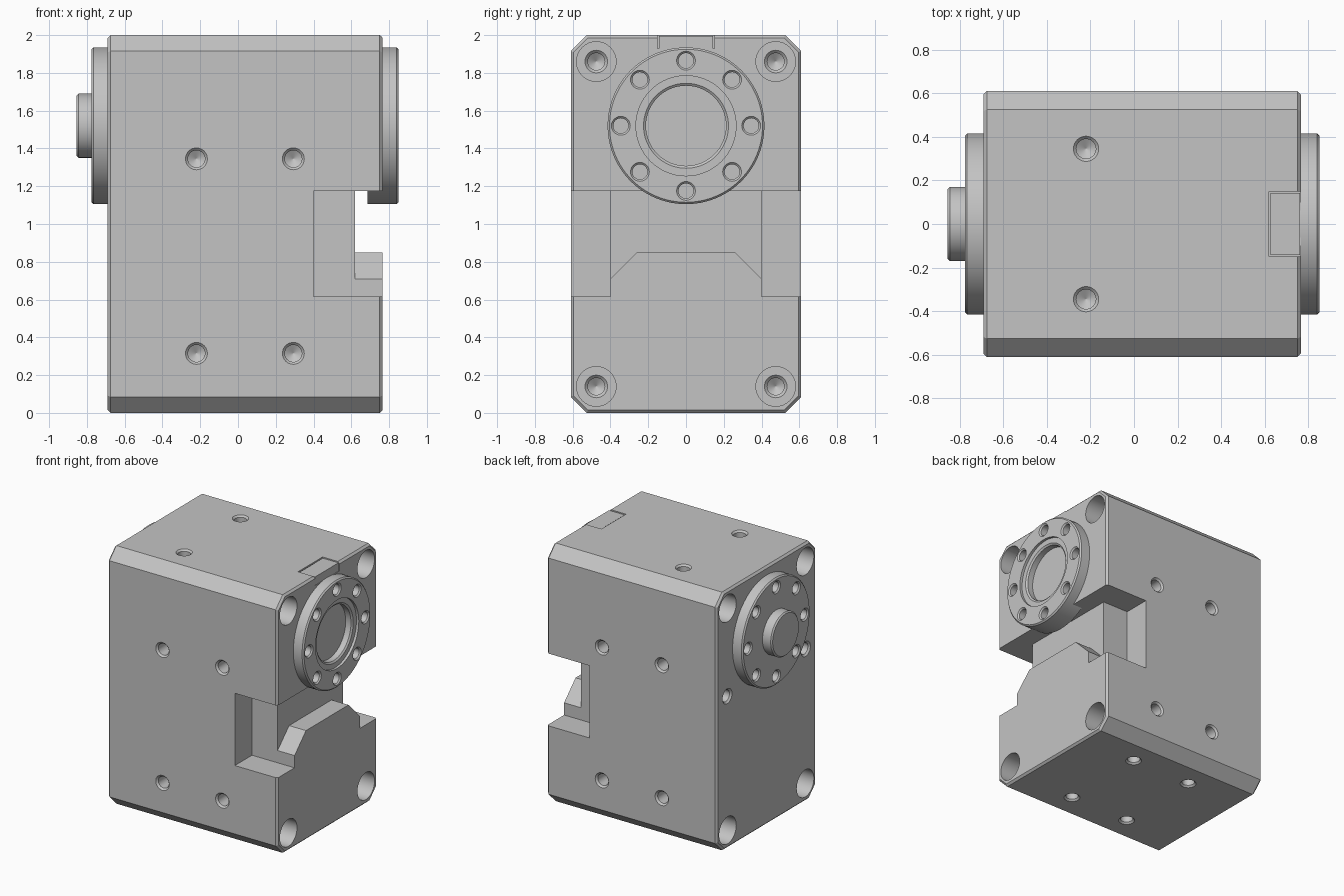
import bpy, bmesh, math
from mathutils import Vector, Matrix

cube = bpy.data.objects.get("Cube")
if cube:
    bpy.data.objects.remove(cube, do_unlink=True)

grey = bpy.data.materials.new("machined_grey")
grey.use_nodes = True
COLOUR = (0.55, 0.55, 0.55, 1)
grey.diffuse_color = COLOUR
grey.node_tree.nodes["Principled BSDF"].inputs["Base Color"].default_value = COLOUR

X0, X1, HALF, TOP = -0.69, 0.765, 0.61, 2.0
AXIS_Z = 1.52


def make(name, bm):
    bmesh.ops.recalc_face_normals(bm, faces=bm.faces)
    mesh = bpy.data.meshes.new(name)
    bm.to_mesh(mesh)
    bm.free()
    mesh.materials.append(grey)
    obj = bpy.data.objects.new(name, mesh)
    bpy.context.collection.objects.link(obj)
    return obj


def loft(bm, rings):
    """Skin a list of point rings and cap both ends."""
    loops = [[bm.verts.new(p) for p in ring] for ring in rings]
    for a, b in zip(loops, loops[1:]):
        for i in range(len(a)):
            j = (i + 1) % len(a)
            bm.faces.new((a[i], a[j], b[j], b[i]))
    bm.faces.new(loops[0])
    bm.faces.new(loops[-1])


def lathe(bm, profile, origin, direction, sides=32):
    """Revolve (distance, radius) pairs about a direction."""
    mat = Matrix.Translation(origin) @ Vector(direction).to_track_quat('Z', 'Y').to_matrix().to_4x4()
    angles = [math.tau * i / sides for i in range(sides)]
    loft(bm, [[mat @ Vector((r * math.cos(a), r * math.sin(a), d)) for a in angles]
              for d, r in profile])


def box(bm, lo, hi):
    loft(bm, [[(x, lo[1], lo[2]), (x, hi[1], lo[2]), (x, hi[1], hi[2]), (x, lo[1], hi[2])]
              for x in (lo[0], hi[0])])


def cut(obj, bm):
    cutter = make("cutter", bm)
    cutter.hide_render = True
    mod = obj.modifiers.new("cut", 'BOOLEAN')
    mod.operation, mod.solver, mod.object = 'DIFFERENCE', 'EXACT', cutter
    bpy.context.view_layer.objects.active = obj
    bpy.ops.object.modifier_apply(modifier=mod.name)
    bpy.data.objects.remove(cutter, do_unlink=True)


def finish(obj):
    bpy.ops.object.select_all(action='DESELECT')
    obj.select_set(True)
    bpy.context.view_layer.objects.active = obj
    bpy.ops.object.shade_smooth_by_angle(angle=math.radians(30))


# Housing: chamfered block with small bevels at both ends
def octagon(x, inset):
    h, t, c = HALF - inset, TOP / 2 - inset, 0.085 - 0.586 * inset
    quarter = [(h, t - c), (h - c, t)]
    pts = quarter + [(-y, z) for y, z in reversed(quarter)]
    pts += [(-y, -z) for y, z in pts]
    return [(x, y, z + TOP / 2) for y, z in pts]


EDGE = 0.015
bm = bmesh.new()
loft(bm, [octagon(X0, EDGE), octagon(X0 + EDGE, 0), octagon(X1 - EDGE, 0), octagon(X1, EDGE)])
housing = make("housing", bm)

# Side pockets and the key slot on the top edge
bm = bmesh.new()
for s in (-1, 1):
    ys = sorted((s * 0.4, s * 0.8))
    box(bm, (0.4, ys[0], 0.615), (0.9, ys[1], 1.175))
box(bm, (0.62, -0.15, 1.93), (0.9, 0.15, 2.1))
cut(housing, bm)

# Central opening with a sloped sill
bm = bmesh.new()
half = [(0.26, 0.85), (0.4, 0.71), (0.45, 0.71), (0.45, 1.175)]
sill = half + [(-y, z) for y, z in reversed(half)]
loft(bm, [[(x, y, z) for y, z in sill] for x in (0.62, 0.9)])
cut(housing, bm)

# Threaded holes and corner counterbores
TAPPED = [(-0.013, 0.071), (0.013, 0.045), (0.13, 0.045), (0.155, 0.002)]
BOLT = [(-0.03, 0.105), (0.2, 0.105), (0.2, 0.06), (0.215, 0.045), (0.32, 0.045), (0.35, 0.002)]
bm = bmesh.new()
for s in (-1, 1):
    for x in (-0.22, 0.293):
        for z in (0.315, 1.345):
            lathe(bm, TAPPED, (x, s * HALF, z), (0, -s, 0))
        lathe(bm, TAPPED, (x, s * 0.345, 0), (0, 0, 1))
    lathe(bm, TAPPED, (-0.22, s * 0.345, TOP), (0, 0, -1))
    lathe(bm, TAPPED, (X0, s * 0.48, 1.18), (1, 0, 0))
    for z in (0.14, 1.86):
        lathe(bm, BOLT, (X0, s * 0.475, z), (1, 0, 0))
        lathe(bm, BOLT, (X1, s * 0.475, z), (-1, 0, 0))
cut(housing, bm)
finish(housing)

# Key plate filling the slot
bm = bmesh.new()
box(bm, (0.627, -0.143, 1.925), (X1 - 0.004, 0.143, 1.995))
make("key_plate", bm)


# Flanges with a ring of eight screw holes
def flange(name, inner, outer):
    d = 1 if outer > inner else -1
    length = abs(outer - inner)
    bm = bmesh.new()
    lathe(bm, [(0, 0.415), (length - 0.01, 0.415), (length, 0.405)], (inner, 0, AXIS_Z), (d, 0, 0), 96)
    obj = make(name, bm)
    bm = bmesh.new()
    for i in range(8):
        a = math.tau * i / 8
        lathe(bm, [(-0.01, 0.06), (0.01, 0.04), (0.075, 0.04)],
              (outer, 0.345 * math.cos(a), AXIS_Z + 0.345 * math.sin(a)), (-d, 0, 0), 24)
    cut(obj, bm)
    return obj


output_flange = flange("output_flange", 0.685, 0.85)
bm = bmesh.new()
lathe(bm, [(-0.02, 0.265), (0.02, 0.265), (0.02, 0.225), (0.03, 0.212), (0.075, 0.212)],
      (0.85, 0, AXIS_Z), (-1, 0, 0), 64)
cut(output_flange, bm)
finish(output_flange)

rear_flange = flange("rear_flange", -0.68, -0.775)
finish(rear_flange)

# Round boss on the rear flange
bm = bmesh.new()
lathe(bm, [(0, 0.17), (0.085, 0.17), (0.095, 0.16)], (-0.76, 0, AXIS_Z), (-1, 0, 0), 64)
finish(make("rear_boss", bm))
